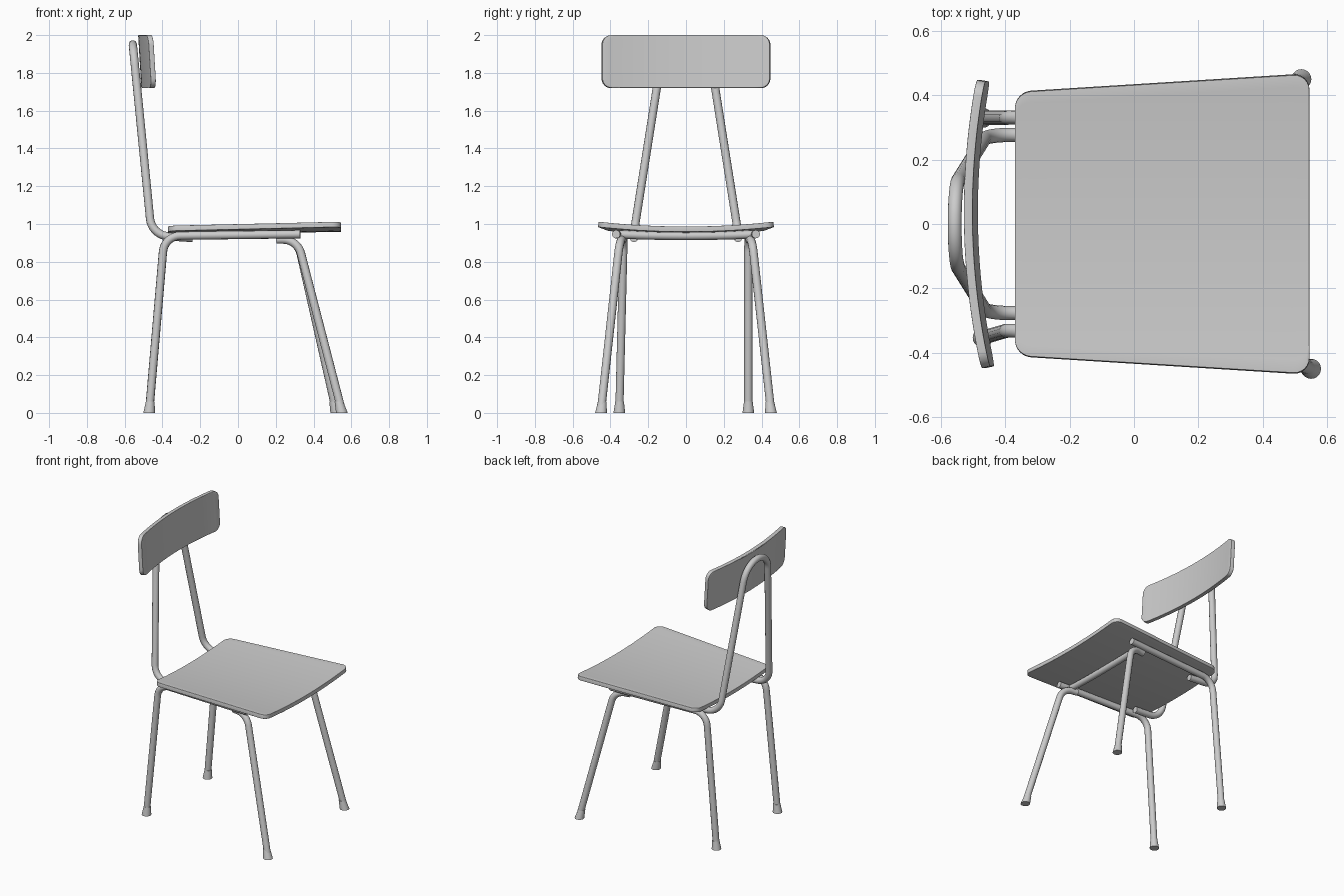
import bpy, bmesh, math
from mathutils import Vector
from mathutils.geometry import interpolate_bezier

if "Cube" in bpy.data.objects:
    bpy.data.objects.remove(bpy.data.objects["Cube"])

R = 0.022  # tube radius


def tube(name, pts, bends):
    """Round tube along a polyline; each inner corner is rounded by its bend distance."""
    pts = [Vector(p) for p in pts]
    path = [pts[0]]
    for i, d in enumerate(bends, 1):
        c = pts[i]
        a = c + (pts[i - 1] - c).normalized() * d
        b = c + (pts[i + 1] - c).normalized() * d
        path += interpolate_bezier(a, a.lerp(c, 0.58), b.lerp(c, 0.58), b, 10)
    path.append(pts[-1])
    cu = bpy.data.curves.new(name, 'CURVE')
    cu.dimensions = '3D'
    cu.bevel_depth = R
    cu.bevel_resolution = 4
    cu.use_fill_caps = True
    sp = cu.splines.new('POLY')
    sp.points.add(len(path) - 1)
    for p, v in zip(sp.points, path):
        p.co = (*v, 1)
    ob = bpy.data.objects.new(name, cu)
    bpy.context.collection.objects.link(ob)
    return ob


def panel(name, length, w0, w1, r, place, thick):
    """Thin rounded panel: u runs along the length, v across; place(u, v) gives the position."""
    arc = [math.radians(a) for a in range(0, 91, 15)]
    ends = [(r * (1 - math.cos(a)), r * (1 - math.sin(a))) for a in arc]
    rows = [(u, inset) for u, inset in ends]
    rows += [(r + (length - 2 * r) * t / 8, 0) for t in range(1, 8)]
    rows += [(length - u, inset) for u, inset in reversed(ends)]
    bm = bmesh.new()
    n = 24
    grid = []
    for u, inset in rows:
        h = w0 + (w1 - w0) * u / length - inset
        grid.append([bm.verts.new(place(u, h * (2 * j / n - 1))) for j in range(n + 1)])
    for a, b in zip(grid, grid[1:]):
        for j in range(n):
            bm.faces.new((a[j], b[j], b[j + 1], a[j + 1]))
    bmesh.ops.recalc_face_normals(bm, faces=bm.faces)
    me = bpy.data.meshes.new(name)
    bm.to_mesh(me)
    bm.free()
    ob = bpy.data.objects.new(name, me)
    bpy.context.collection.objects.link(ob)
    s = ob.modifiers.new('thickness', 'SOLIDIFY')
    s.thickness = thick
    s.offset = 0
    b = ob.modifiers.new('soft_edge', 'BEVEL')
    b.width = 0.009
    b.segments = 3
    b.limit_method = 'ANGLE'
    b.angle_limit = math.radians(50)
    smooth(ob, 40)


def smooth(ob, angle):
    bpy.ops.object.select_all(action='DESELECT')
    ob.select_set(True)
    bpy.context.view_layer.objects.active = ob
    bpy.ops.object.shade_smooth_by_angle(angle=math.radians(angle))


def foot(name, base, toward):
    """Flared rubber cap at the bottom of a leg."""
    base = Vector(base)
    d = (Vector(toward) - base).normalized()
    bpy.ops.mesh.primitive_cone_add(vertices=20, radius1=0.031, radius2=R + 0.001, depth=0.06)
    ob = bpy.context.object
    ob.name = name
    for v in ob.data.vertices:  # shear along the leg, keeping the sole flat on the ground
        h = v.co.z + 0.03
        v.co = Vector((v.co.x, v.co.y, 0)) + Vector((base.x, base.y, 0)) + d * (h / d.z)
    smooth(ob, 40)


# seat: tapered, dished across its width
panel('seat', 0.915, 0.41, 0.467, 0.05,
      lambda u, v: (u - 0.37, v, 0.957 + 0.017 * u + 0.024 * (v / 0.45) ** 2), 0.028)

# backrest: leaning back, curved around the sitter
panel('backrest', 0.28, 0.445, 0.445, 0.05,
      lambda u, v: (-0.498 - 0.06 * u + 0.045 * (v / 0.445) ** 2 - 0.017 * v, v, 1.72 + u), 0.027)

# back frame: one inverted U tube ending under the seat
half = [(-0.24, 0.275, 0.926), (-0.457, 0.278, 0.94), (-0.557, 0.118, 1.951)]
mirror = [(x, -y, z) for x, y, z in reversed(half)]
tube('back_frame', half + mirror, [0.09, 0.115, 0.115, 0.09])

# legs: rear legs continue forward as seat rails, front legs bend back under them
for side, s, rear_y, front_x in (('left', 1, 0.33, 0.52), ('right', -1, 0.353, 0.55)):
    rear, rear_top = (-0.47, s * rear_y, 0.01), (-0.39, s * 0.33, 0.937)
    tube(side + '_rear_leg_and_rail', [rear, rear_top, (0.33, s * 0.37, 0.946)], [0.085])
    foot(side + '_rear_foot', rear, rear_top)
    front, front_top = (front_x, s * 0.45, 0.01), (0.315, s * 0.35, 0.917)
    tube(side + '_front_leg', [front, front_top, (0.205, s * 0.335, 0.917)], [0.075])
    foot(side + '_front_foot', front, front_top)

# crossbar joining the front legs, following the dish of the seat
tube('front_crossbar', [(0.24, -0.36, 0.945), (0.24, 0, 0.93), (0.24, 0.36, 0.945)], [0.3])
